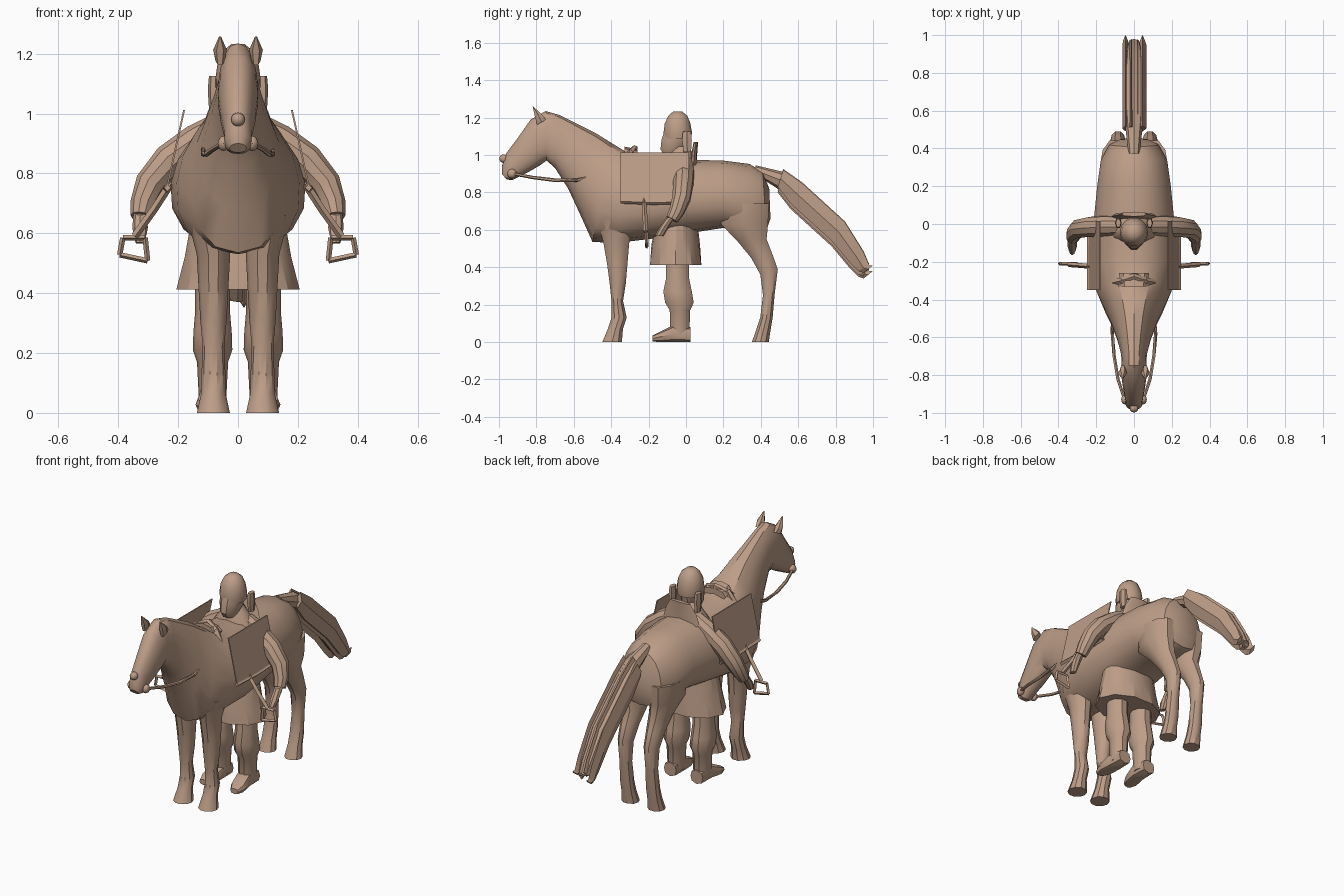
import bpy, bmesh, math
from mathutils import Vector

tan = bpy.data.materials.new("tan clay")
tan.diffuse_color = (0.51, 0.34, 0.245, 1)


def finish(name, bm, angle=35):
    bmesh.ops.recalc_face_normals(bm, faces=bm.faces)
    mesh = bpy.data.meshes.new(name)
    bm.to_mesh(mesh)
    bm.free()
    mesh.materials.append(tan)
    for p in mesh.polygons:
        p.use_smooth = True
    mesh.set_sharp_from_angle(angle=math.radians(angle))
    ob = bpy.data.objects.new(name, mesh)
    bpy.context.collection.objects.link(ob)
    return ob


def skin(name, rings, angle=35):
    """Join rings of points into a capped surface."""
    bm = bmesh.new()
    vs = [[bm.verts.new(p) for p in r] for r in rings]
    n = len(vs[0])
    for a, b in zip(vs, vs[1:]):
        for i in range(n):
            j = (i + 1) % n
            bm.faces.new((a[i], a[j], b[j], b[i]))
    bm.faces.new(vs[0])
    bm.faces.new(vs[-1])
    return finish(name, bm, angle)


def loft(name, sections, n=12, x=0, skew=0, power=1, angle=35, ruffle=0):
    """Each section: two opposite points (y, z), half width, optional x shift."""
    rings = []
    for k, (y1, z1, y2, z2, w, *dx) in enumerate(sections):
        ring = []
        for i in range(n):
            a = 2 * math.pi * i / n
            c, s = math.cos(a), math.sin(a)
            c = math.copysign(abs(c) ** power, c)
            f = 1 + (ruffle * (-1) ** i if k == 0 else 0)
            ring.append((x + (dx[0] if dx else 0) + w * c * (1 - skew * s) * f,
                         (y1 + y2) / 2 + (y1 - y2) / 2 * s * f,
                         (z1 + z2) / 2 + (z1 - z2) / 2 * s))
        rings.append(ring)
    return skin(name, rings, angle)


def tube(name, path, n=8, closed=False):
    """Each path point: x, y, z, radius."""
    pts = [Vector(p[:3]) for p in path]
    rings = []
    for i, p in enumerate(pts):
        d = (pts[min(i + 1, len(pts) - 1)] - pts[max(i - 1, 0)]).normalized()
        u = d.cross(Vector((0, 1, 0.15))).normalized()
        v = d.cross(u)
        r = path[i][3]
        rings.append([p + (u * math.cos(2 * math.pi * k / n) + v * math.sin(2 * math.pi * k / n)) * r
                      for k in range(n)])
    return skin(name, rings)


def ball(name, loc, size, seg=12):
    bm = bmesh.new()
    bmesh.ops.create_uvsphere(bm, u_segments=seg, v_segments=8, radius=1)
    for v in bm.verts:
        v.co = Vector(v.co[i] * size[i] + loc[i] for i in range(3))
    return finish(name, bm)


def plate(name, corners, thick):
    """Flat quad thickened along x."""
    return skin(name, [[(p[0] + o, p[1], p[2]) for p in corners] for o in (-thick / 2, thick / 2)])


# Horse trunk, neck and head
loft("horse_body", [
    (0.445, 0.82, 0.452, 0.66, 0.07), (0.41, 0.91, 0.43, 0.60, 0.13), (0.34, 0.952, 0.34, 0.57, 0.175),
    (0.2, 0.97, 0.2, 0.61, 0.195), (0, 0.975, 0, 0.58, 0.215), (-0.2, 0.98, -0.2, 0.55, 0.225),
    (-0.31, 1.01, -0.37, 0.53, 0.205), (-0.40, 1.065, -0.50, 0.535, 0.155),
    (-0.48, 1.115, -0.565, 0.68, 0.12), (-0.58, 1.165, -0.63, 0.82, 0.09),
    (-0.68, 1.215, -0.70, 0.93, 0.068), (-0.75, 1.235, -0.745, 0.97, 0.066),
    (-0.83, 1.19, -0.78, 0.945, 0.067), (-0.90, 1.09, -0.84, 0.91, 0.058),
    (-0.96, 1.01, -0.89, 0.885, 0.047), (-0.985, 0.94, -0.93, 0.865, 0.044),
    (-0.985, 0.90, -0.96, 0.87, 0.028)], n=16, skew=0.12, power=0.85)
ball("nose_knob", (0, -0.975, 0.98), (0.023, 0.023, 0.023))

# Tail: a core and ragged strands
tail = [(0.37, 0.945, 0.38, 0.89, 0.03), (0.52, 0.91, 0.49, 0.82, 0.045), (0.62, 0.84, 0.56, 0.73, 0.055),
        (0.85, 0.63, 0.78, 0.53, 0.055), (0.95, 0.47, 0.88, 0.41, 0.045), (0.98, 0.40, 0.92, 0.37, 0.035)]
loft("tail", tail, n=8, angle=20)
for i, dx in enumerate((-0.045, -0.015, 0.02, 0.045)):
    dz = (-0.02, 0.015, -0.01, 0.01)[i]
    loft("tail_strand", [(a, b + dz, c, d + dz, 0.016 + 0.004 * (i % 2)) for a, b, c, d, w in tail[1:]] +
         [(1.0 - 0.02 * (i % 3), 0.40 + dz, 0.95, 0.36 + dz, 0.012)], n=4, x=dx, angle=20)

for s in (-1, 1):
    # Horse legs
    loft("front_leg", [
        (-0.48, 0.66, -0.27, 0.66, 0.07, 0.02 * s), (-0.445, 0.53, -0.30, 0.53, 0.056), (-0.425, 0.42, -0.31, 0.42, 0.05),
        (-0.41, 0.31, -0.32, 0.31, 0.044), (-0.40, 0.22, -0.335, 0.22, 0.036), (-0.40, 0.13, -0.315, 0.13, 0.04),
        (-0.42, 0.07, -0.335, 0.07, 0.04), (-0.45, 0, -0.34, 0, 0.055)], n=10, x=0.082 * s)
    loft("hind_leg", [
        (0.17, 0.74, 0.45, 0.74, 0.075, 0.02 * s), (0.18, 0.63, 0.445, 0.63, 0.075, 0.015 * s),
        (0.27, 0.54, 0.435, 0.55, 0.06), (0.345, 0.45, 0.465, 0.47, 0.048), (0.395, 0.36, 0.493, 0.39, 0.04),
        (0.41, 0.25, 0.475, 0.25, 0.035), (0.395, 0.13, 0.465, 0.13, 0.04),
        (0.375, 0.07, 0.455, 0.07, 0.04), (0.35, 0, 0.445, 0, 0.05)], n=10, x=0.085 * s)
    # Ears
    loft("ear", [(-0.80, 1.16, -0.745, 1.19, 0.015), (-0.812, 1.21, -0.765, 1.215, 0.023),
                 (-0.82, 1.258, -0.815, 1.258, 0.003)], n=6, x=0.06 * s)
    # Bit and reins
    ball("bit_ring", (0.048 * s, -0.93, 0.9), (0.02, 0.025, 0.025))
    tube("rein", [(0.05 * s, -0.93, 0.9, 0.008), (0.085 * s, -0.82, 0.88, 0.009), (0.105 * s, -0.70, 0.865, 0.01),
                  (0.115 * s, -0.58, 0.865, 0.01), (0.112 * s, -0.47, 0.90, 0.01),
                  (0.09 * s, -0.37, 0.96, 0.01), (0.06 * s, -0.29, 1.02, 0.01)], n=6)
    # Saddle flap with bottom rail
    plate("saddle_flap", [(0.18 * s, -0.35, 1.012), (0.18 * s, 0.015, 1.012),
                          (0.238 * s, 0.015, 0.75), (0.238 * s, -0.35, 0.75)], 0.006)
    tube("flap_rail", [(0.236 * s, -0.35, 0.752, 0.012), (0.237 * s, -0.17, 0.745, 0.012),
                       (0.236 * s, 0.01, 0.752, 0.012)], n=4)
    # Stirrup strap and stirrup
    tube("stirrup_strap", [(0.225 * s, -0.225, 0.765, 0.013), (0.28 * s, -0.22, 0.68, 0.013),
                           (0.345 * s, -0.215, 0.59, 0.013)], n=4)
    iron = [(0.31, 0.585), (0.385, 0.585), (0.395, 0.528), (0.302, 0.508)]
    for a, b in zip(iron, iron[1:] + iron[:1]):
        tube("stirrup_iron", [(a[0] * s, -0.21, a[1], 0.009), (b[0] * s, -0.21, b[1], 0.009)], n=4)
    # Standing figure: arm and hand
    tube("arm", [(0.06 * s, -0.01, 0.955, 0.05), (0.14 * s, -0.01, 0.91, 0.055), (0.23 * s, -0.015, 0.845, 0.055),
                 (0.295 * s, -0.025, 0.765, 0.05), (0.318 * s, -0.05, 0.70, 0.042),
                 (0.325 * s, -0.075, 0.655, 0.034)], n=10)
    loft("hand", [(-0.11, 0.66, -0.045, 0.68, 0.022), (-0.15, 0.60, -0.08, 0.635, 0.026),
                  (-0.165, 0.57, -0.12, 0.565, 0.015)], n=8, x=0.327 * s)
    # Standing figure: leg and boot
    loft("leg", [(-0.11, 0.5, 0.02, 0.5, 0.06), (-0.11, 0.34, 0.02, 0.34, 0.058), (-0.125, 0.27, 0.035, 0.27, 0.064),
                 (-0.115, 0.21, 0.045, 0.21, 0.066), (-0.09, 0.17, 0.025, 0.17, 0.052),
                 (-0.085, 0.03, 0.02, 0.03, 0.045)], n=10, x=0.085 * s)
    loft("boot", [(0.025, 0.08, 0.025, 0, 0.04), (-0.07, 0.09, -0.07, 0, 0.045),
                  (-0.14, 0.055, -0.14, 0, 0.045, 0.01 * s), (-0.18, 0.035, -0.18, 0.003, 0.025, 0.015 * s)],
         n=8, x=0.087 * s, power=0.6)
    # Side hair lock
    loft("hair_lock", [(-0.02, 1.125, 0.03, 1.125, 0.014), (-0.025, 1.08, 0.035, 1.08, 0.018),
                       (-0.015, 1.015, 0.03, 1.015, 0.014)], n=6, x=0.083 * s)

# Saddle pommel
tube("pommel", [(-0.1, -0.31, 0.95, 0.02), (-0.065, -0.30, 1.01, 0.018), (0, -0.275, 1.035, 0.018),
                (0.065, -0.30, 1.01, 0.018), (0.1, -0.31, 0.95, 0.02)], n=6)
loft("pommel_pad", [(-0.33, 1.045, -0.33, 0.97, 0.07), (-0.26, 1.03, -0.26, 0.96, 0.08)], n=8)

# Standing figure: tunic, torso, collar, head
loft("tunic_skirt", [(-0.195, 0.412, 0.085, 0.412, 0.2), (-0.185, 0.52, 0.075, 0.52, 0.178),
                     (-0.16, 0.65, 0.06, 0.65, 0.155)], n=20, ruffle=0.03, angle=20)
loft("torso", [(-0.15, 0.64, 0.06, 0.64, 0.15), (-0.13, 0.85, 0.055, 0.85, 0.14), (-0.11, 0.955, 0.05, 0.955, 0.12),
               (-0.09, 1.01, 0.035, 1.01, 0.075), (-0.08, 1.05, 0.015, 1.05, 0.045)])
loft("collar", [(0.02, 0.95, 0.06, 0.945, 0.12), (0.03, 1.01, 0.06, 1.01, 0.1),
                (0.04, 1.07, 0.065, 1.07, 0.065)], n=8, power=0.6)
loft("face", [(-0.12, 1.0, -0.05, 1.0, 0.035), (-0.14, 1.03, 0.01, 1.03, 0.052), (-0.135, 1.08, 0.02, 1.08, 0.06),
              (-0.115, 1.14, 0.025, 1.14, 0.065)], n=10)
loft("helmet", [(-0.12, 1.085, 0.03, 1.085, 0.07), (-0.122, 1.12, 0.034, 1.12, 0.075),
                (-0.115, 1.17, 0.025, 1.17, 0.068), (-0.095, 1.21, 0.008, 1.21, 0.05),
                (-0.07, 1.232, -0.02, 1.232, 0.022)], n=14, angle=50)
